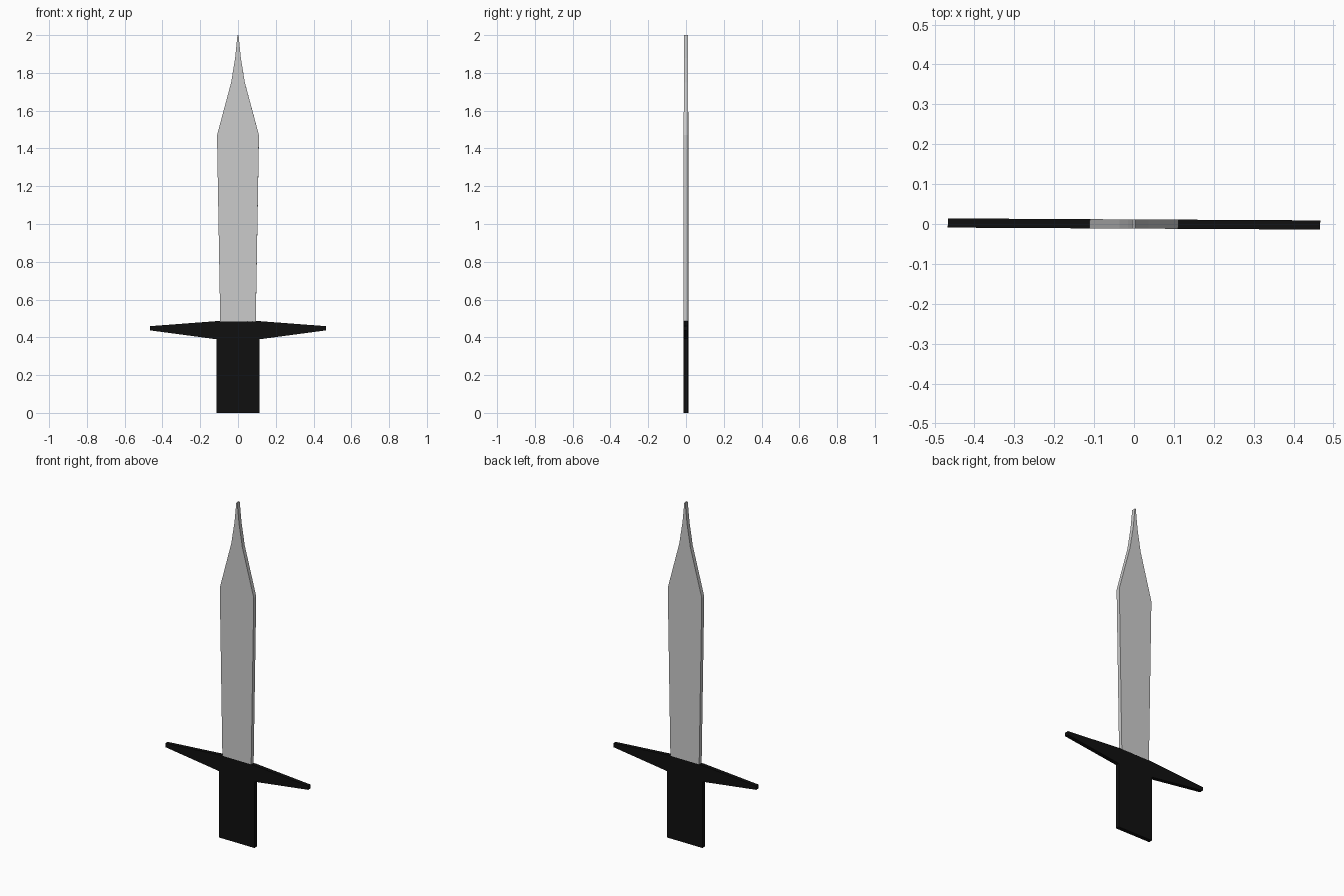
import bpy, bmesh
from mathutils import Matrix

if "Cube" in bpy.data.objects:
    bpy.data.objects.remove(bpy.data.objects["Cube"])

HALF_T = 0.0115                              # half thickness of the plates
TWIST = Matrix.Rotation(-0.0053, 4, 'Z')     # very slight turn of the whole sword

black = bpy.data.materials.new("black")
black.diffuse_color = (0.005, 0.005, 0.005, 1)
black.use_nodes = True
black.node_tree.nodes["Principled BSDF"].inputs["Base Color"].default_value = black.diffuse_color


def plate(name, half_profile, material=None):
    """Mirror a right-hand (x, z) outline, bottom to top, and extrude it along y."""
    outline = half_profile + [(-x, z) for x, z in reversed(half_profile)]
    bm = bmesh.new()
    face = bm.faces.new([bm.verts.new((x, -HALF_T, z)) for x, z in outline])
    ext = bmesh.ops.extrude_face_region(bm, geom=[face])
    verts = [g for g in ext["geom"] if isinstance(g, bmesh.types.BMVert)]
    bmesh.ops.translate(bm, vec=(0, 2 * HALF_T, 0), verts=verts)
    bmesh.ops.recalc_face_normals(bm, faces=bm.faces)
    bm.transform(TWIST)
    mesh = bpy.data.meshes.new(name)
    bm.to_mesh(mesh)
    bm.free()
    if material:
        mesh.materials.append(material)
    obj = bpy.data.objects.new(name, mesh)
    bpy.context.collection.objects.link(obj)
    return obj


# Blade: widens upward, then narrows in a concave curve to the tip
plate("blade", [(0.094, 0.485), (0.111, 1.47), (0.036, 1.75),
                (0.015, 1.88), (0.003, 2.0)])

# Crossguard: tapers toward both ends
plate("crossguard", [(0.115, 0.39), (0.467, 0.437), (0.467, 0.459),
                     (0.11, 0.486)], black)

# Grip: plain flat block
plate("grip", [(0.115, 0.0), (0.115, 0.39)], black)
